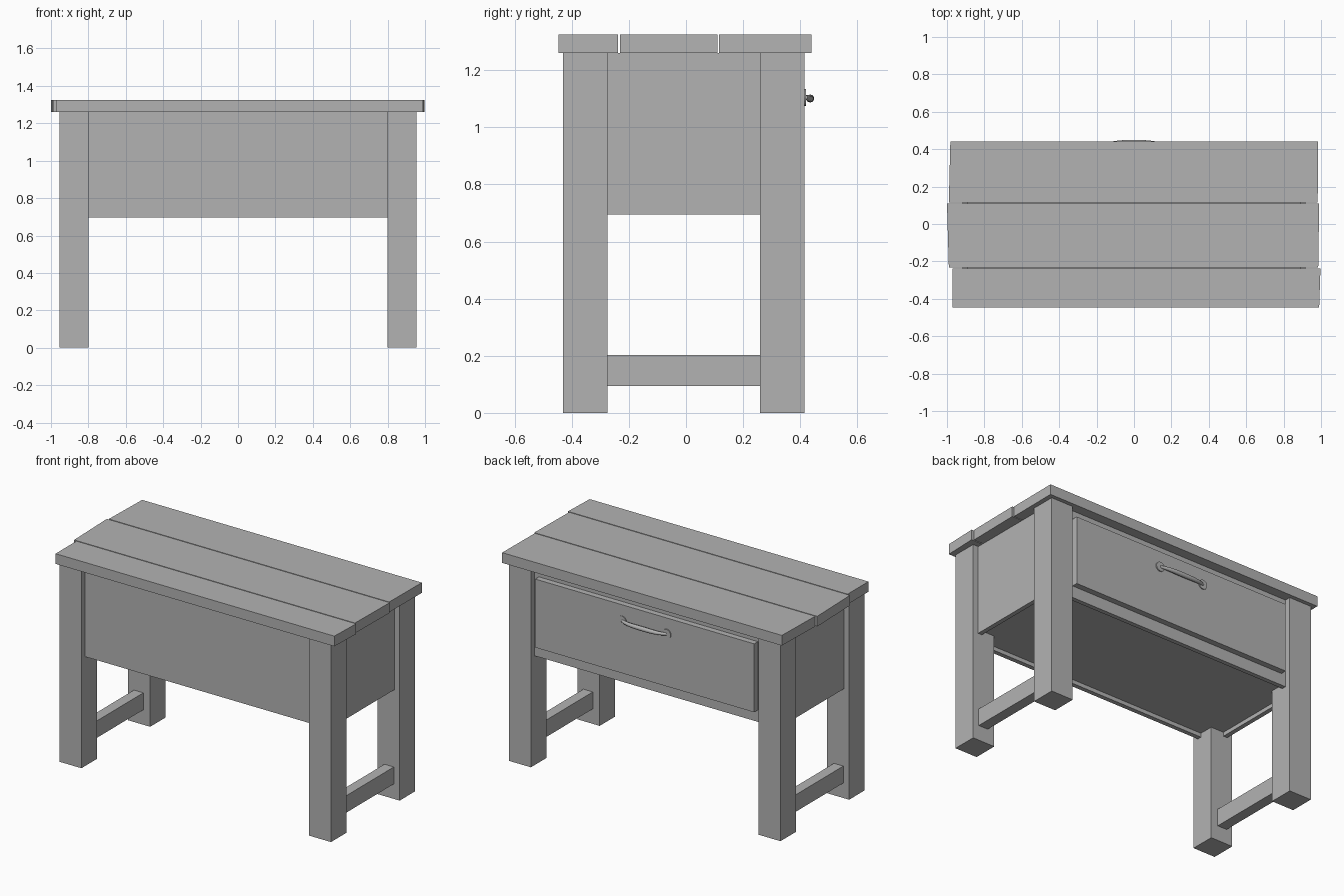
import bpy
import bmesh
import math

old = bpy.data.objects.get("Cube")
if old:
    bpy.data.objects.remove(old, do_unlink=True)

grey = bpy.data.materials.new("plain_grey")
grey.use_nodes = True
colour = (0.45, 0.45, 0.45, 1)
grey.diffuse_color = colour
grey.node_tree.nodes["Principled BSDF"].inputs["Base Color"].default_value = colour


def prism(name, outline, z0, z1):
    """Extrude a flat counter-clockwise outline from z0 up to z1."""
    bm = bmesh.new()
    base = bm.faces.new([bm.verts.new((x, y, z0)) for x, y in outline])
    top = bmesh.ops.extrude_face_region(bm, geom=[base])["geom"]
    for v in top:
        if isinstance(v, bmesh.types.BMVert):
            v.co.z = z1
    bmesh.ops.recalc_face_normals(bm, faces=bm.faces)
    mesh = bpy.data.meshes.new(name)
    bm.to_mesh(mesh)
    bm.free()
    mesh.materials.append(grey)
    obj = bpy.data.objects.new(name, mesh)
    bpy.context.collection.objects.link(obj)
    return obj


def box(name, x0, x1, y0, y1, z0, z1):
    return prism(name, [(x0, y0), (x1, y0), (x1, y1), (x0, y1)], z0, z1)


TOP = 1.26
FRONT, BACK = -0.43, 0.415     # outer leg faces
LEG = 0.155
BODY = 0.695                   # lower edge of the body
RECESS = 0.037

# Legs, side stretchers and side panels
for side, s in (("left", 1), ("right", -1)):
    def span(a, b):
        return sorted((s * a, s * b))
    box(f"front_{side}_leg", *span(0.80, 0.955), FRONT, FRONT + LEG, 0, TOP)
    box(f"back_{side}_leg", *span(0.80, 0.955), BACK - LEG, BACK, 0, TOP)
    box(f"{side}_stretcher", *span(0.848, 0.914), FRONT + LEG, BACK - LEG, 0.095, 0.203)
    box(f"{side}_panel", *span(0.89, 0.918), FRONT + LEG, BACK - LEG, BODY, TOP)

# Front and back panels, floor of the body
box("front_panel", -0.80, 0.80, FRONT + RECESS, FRONT + RECESS + 0.028, BODY, TOP)
box("back_panel", -0.80, 0.80, BACK - RECESS - 0.028, BACK - RECESS, BODY, TOP)
box("body_floor", -0.89, 0.89, FRONT + 0.065, BACK - 0.065, BODY + 0.025, BODY + 0.05)

# Drawer front
box("drawer_front", -0.77, 0.77, BACK - RECESS, BACK, 0.77, 1.205)

# Slightly uneven top planks
prism("front_plank", [(-0.97, -0.447), (0.99, -0.447), (0.997, -0.238), (-0.97, -0.238)], TOP, 1.325)
prism("middle_plank", [(-0.99, -0.232), (0.985, -0.232), (0.99, 0.11), (-1.0, 0.11)], TOP, 1.325)
prism("back_plank", [(-0.99, 0.116), (0.982, 0.116), (0.985, 0.44), (-0.982, 0.44)], TOP, 1.325)

# Handle roses
HZ = 1.105
for side, s in (("left", 1), ("right", -1)):
    bpy.ops.mesh.primitive_cylinder_add(vertices=16, radius=0.03, depth=0.008,
                                        location=(s * 0.157, BACK + 0.002, HZ),
                                        rotation=(math.pi / 2, 0, 0))
    rose = bpy.context.object
    rose.name = f"{side}_handle_rose"
    rose.data.materials.append(grey)

# Bowed handle bar, thicker in the middle
bar = bpy.data.curves.new("handle_bar", "CURVE")
bar.dimensions = "3D"
bar.bevel_depth = 0.016
bar.bevel_resolution = 2
bar.use_fill_caps = True
bar.materials.append(grey)
spline = bar.splines.new("POLY")
steps = 12
spline.points.add(steps)
for i, p in enumerate(spline.points):
    t = 2 * i / steps - 1
    bow = 1 - t ** 4
    p.co = (0.157 * t, BACK + 0.003 + 0.017 * bow, HZ - 0.004 * bow, 1)
    p.radius = 0.5 + 0.4 * (1 - t * t)
spline.use_smooth = True
bar_obj = bpy.data.objects.new("handle_bar", bar)
bpy.context.collection.objects.link(bar_obj)
